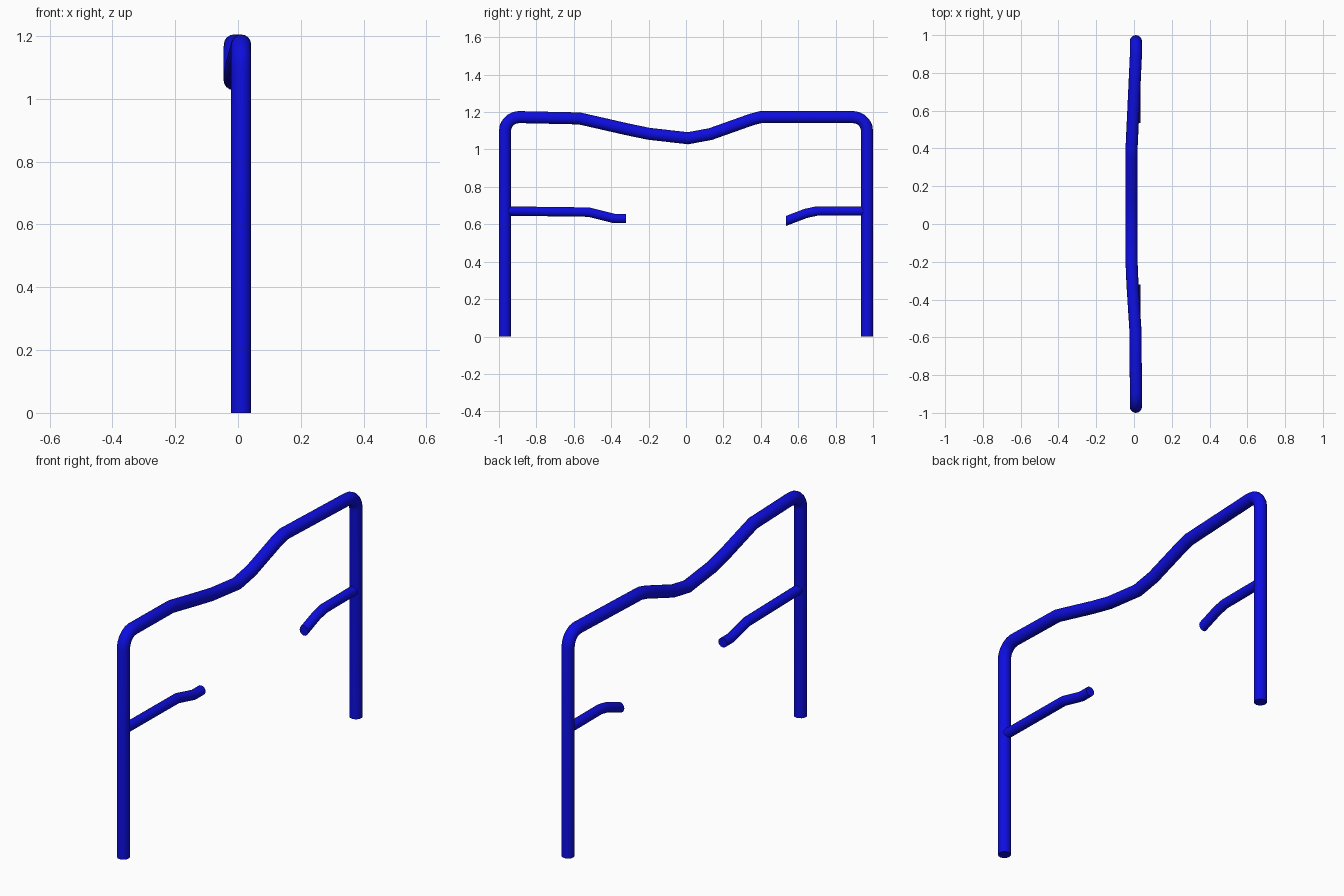
import bpy, bmesh, math
from mathutils import Vector

cube = bpy.data.objects.get("Cube")
if cube:
    bpy.data.objects.remove(cube, do_unlink=True)

SIDES = 16
CENTRE_X = 0.01
POST_Y = 0.968
TOP_Z = 1.173

# Blue paint
blue = bpy.data.materials.new("blue_paint")
blue.use_nodes = True
colour = (0.004, 0.004, 0.75, 1)
blue.diffuse_color = colour
blue.node_tree.nodes["Principled BSDF"].inputs["Base Color"].default_value = colour


def tube(name, path, radius, end_normal=None):
    """Sweep a mitred round tube along a path and cap both ends."""
    pts = [Vector(p) for p in path]
    dirs = [(b - a).normalized() for a, b in zip(pts, pts[1:])]
    bm = bmesh.new()
    rings = []
    for i, p in enumerate(pts):
        t_in = dirs[max(i - 1, 0)]
        t_out = dirs[min(i, len(dirs) - 1)]
        n = (t_in + t_out).normalized()
        if i == len(pts) - 1 and end_normal:
            n = Vector(end_normal)
        u = (Vector((1, 0, 0)) - n * n.x).normalized()
        v = n.cross(u) / n.dot(t_in)
        angles = [math.tau * k / SIDES for k in range(SIDES)]
        rings.append([bm.verts.new(p + radius * (u * math.cos(a) + v * math.sin(a)))
                      for a in angles])
    for r, s in zip(rings, rings[1:]):
        for k in range(SIDES):
            j = (k + 1) % SIDES
            bm.faces.new((r[k], r[j], s[j], s[k]))
    bm.faces.new(rings[0][::-1])
    bm.faces.new(rings[-1])
    bmesh.ops.recalc_face_normals(bm, faces=bm.faces)
    mesh = bpy.data.meshes.new(name)
    bm.to_mesh(mesh)
    bm.free()
    mesh.materials.append(blue)
    obj = bpy.data.objects.new(name, mesh)
    bpy.context.collection.objects.link(obj)
    bpy.ops.object.select_all(action='DESELECT')
    obj.select_set(True)
    bpy.context.view_layer.objects.active = obj
    bpy.ops.object.shade_smooth_by_angle(angle=math.radians(35))
    return obj


def corner(side, bend=0.075, steps=5):
    """Rounded elbow from a post up to the top rail."""
    arc = []
    for k in range(steps + 1):
        a = math.pi / 2 * k / steps
        arc.append((CENTRE_X, side * (POST_Y - bend + bend * math.cos(a)),
                    TOP_Z - bend + bend * math.sin(a)))
    return arc


# Main frame: two posts joined by the dipping top rail
dip = [(0.008, -0.57, 1.166), (-0.008, -0.32, 1.109), (-0.013, -0.2, 1.084),
       (-0.014, 0.01, 1.06), (-0.014, 0.13, 1.082), (-0.014, 0.35, 1.16),
       (-0.013, 0.40, TOP_Z)]
frame = ([(CENTRE_X, -POST_Y, 0)] + corner(-1) + dip
         + corner(1)[::-1] + [(CENTRE_X, POST_Y, 0)])
tube("post_and_top_rail", frame, 0.032)

# Short arms reaching inward from each post
front = [(-POST_Y, 0.671), (-0.52, 0.665), (-0.385, 0.631), (-0.32, 0.631)]
back = [(POST_Y, 0.671), (0.70, 0.671), (0.64, 0.658), (0.535, 0.618)]
tube("front_arm", [(CENTRE_X, y, z) for y, z in front], 0.025, (0, 1, 0))
tube("back_arm", [(CENTRE_X, y, z) for y, z in back], 0.025, (0, -1, 0))
